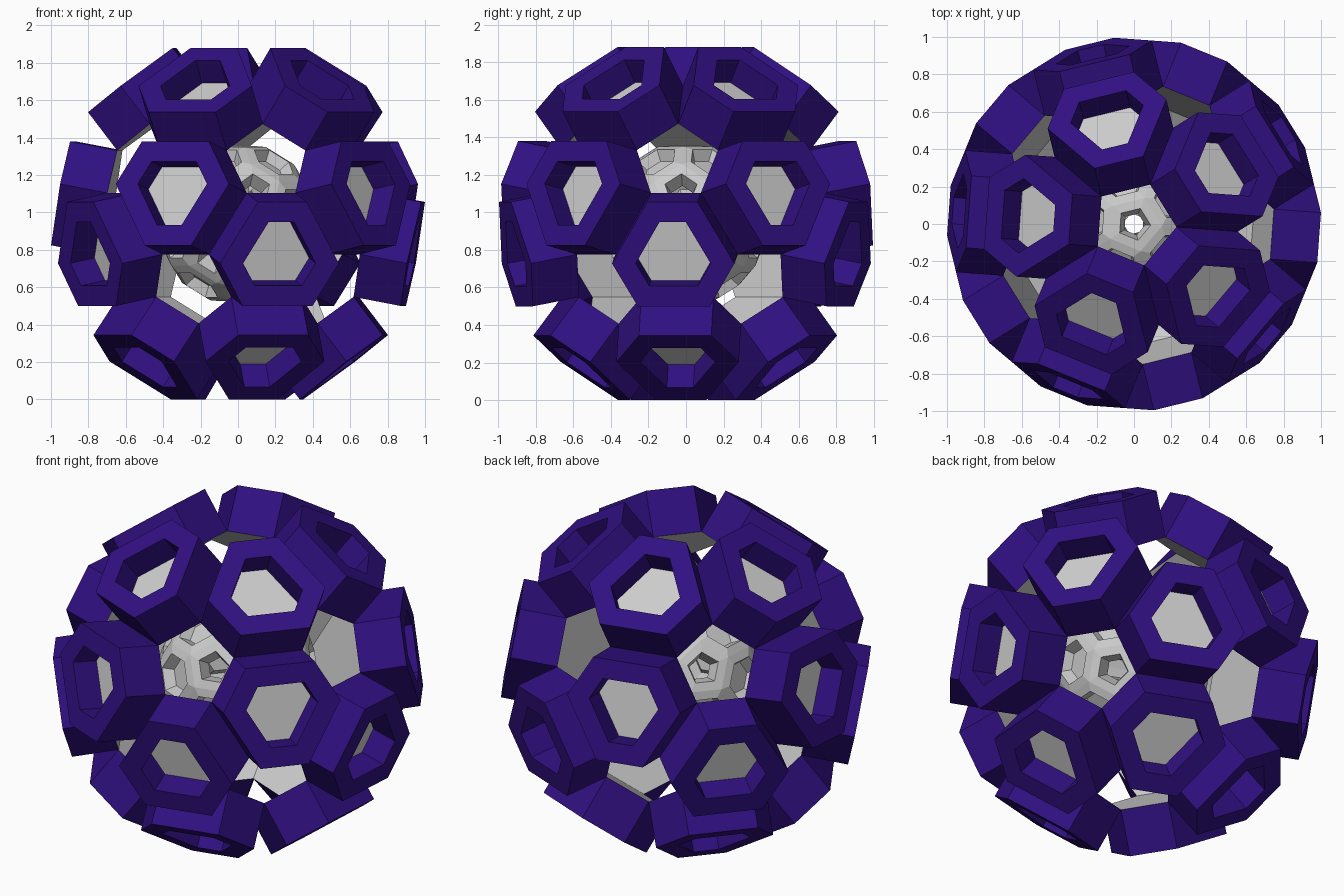
import bpy, bmesh, math
from mathutils import Vector, Matrix

if "Cube" in bpy.data.objects:
    bpy.data.objects.remove(bpy.data.objects["Cube"])

CZ = 0.94                      # height of the centre
D_BASE, D_FLOOR, D_OUT = 0.696, 0.80, 0.953   # distances along each hexagon normal
P, H, RIM = 0.30, 0.266, 0.11  # edge distances (pentagon side, hexagon side), rim width


def material(name, col):
    m = bpy.data.materials.new(name)
    m.diffuse_color = (*col, 1)
    m.use_nodes = True
    m.node_tree.nodes["Principled BSDF"].inputs["Base Color"].default_value = m.diffuse_color
    return m


def finish(name, bm, mat=None):
    bmesh.ops.remove_doubles(bm, verts=bm.verts, dist=1e-4)
    bmesh.ops.translate(bm, verts=bm.verts, vec=(0, 0, CZ))
    me = bpy.data.meshes.new(name)
    bm.to_mesh(me)
    bm.free()
    ob = bpy.data.objects.new(name, me)
    bpy.context.collection.objects.link(ob)
    if mat:
        me.materials.append(mat)
    return ob


def face(bm, pts):
    return bm.faces.new([bm.verts.new(p) for p in pts])


def strip(bm, a, b):
    """Quads joining two rings of equal count."""
    n = len(a)
    for i in range(n):
        j = (i + 1) % n
        face(bm, (a[i], a[j], b[j], b[i]))


def hexagon(n, u, dist, p, h):
    """Hexagon with alternating edge distances p (towards u) and h."""
    w = n.cross(u)
    pts = []
    for k in range(6):
        a = math.radians(60 * k)
        p0, p1 = (p, h) if k % 2 == 0 else (h, p)
        e = u * math.cos(a) + w * math.sin(a)
        f = w * math.cos(a) - u * math.sin(a)
        pts.append(n * dist + e * p0 + f * (p1 - p0 * 0.5) / math.sin(math.pi / 3))
    return pts


def pentagon(v, u, dist, r):
    return [v * dist + Matrix.Rotation(math.radians(72 * k), 3, v) @ u * r for k in range(5)]


# Directions from an icosahedron, turned slightly about z
ico = bmesh.new()
bmesh.ops.create_icosphere(ico, subdivisions=1, radius=1)
ico.normal_update()
top = max(ico.faces, key=lambda f: f.normal.z).normal
turn = math.radians(180 - 4.2) - math.atan2(top.y, top.x)
bmesh.ops.rotate(ico, verts=ico.verts, matrix=Matrix.Rotation(turn, 3, 'Z'))
hexes, pents = [], []
for f in ico.faces:
    c = f.calc_center_median()
    hexes.append((c.normalized(), (f.verts[0].co - c).normalized()))
for v in ico.verts:
    n = v.co.normalized()
    o = v.link_edges[0].other_vert(v).co
    pents.append((n, (o - n * o.dot(n)).normalized()))
ico.free()

# Outer shell: twenty hollow hexagonal prisms, each with a grey plate
frames, plates = bmesh.new(), bmesh.new()
for n, u in hexes:
    base = hexagon(n, u, D_BASE, P, H)
    rings = [base, hexagon(n, u, D_OUT, P, H),
             hexagon(n, u, D_OUT, P - RIM, H - RIM),
             hexagon(n, u, D_FLOOR, P - RIM, H - RIM)]
    for a, b in zip(rings, rings[1:]):
        strip(frames, a, b)
    face(plates, rings[3])
    face(plates, base[::-1])
finish("hexagon_frames", frames, material("purple", (0.03, 0.005, 0.22)))
finish("hexagon_plates", plates)

# Inner ball: faceted, with recessed hexagons and pentagonal holes
A = 0.176
ball = bmesh.new()
for n, u in hexes:
    d, r = 2.267 * A, 0.866 * A
    rings = [hexagon(n, u, d, r, r), hexagon(n, u, d + 0.015, r * 0.7, r * 0.7),
             hexagon(n, u, d - 0.04, r * 0.5, r * 0.5)]
    for a, b in zip(rings, rings[1:]):
        strip(ball, a, b)
    face(ball, rings[-1])
for v, u in pents:
    rings = [pentagon(v, u, 2.327 * A, 0.8507 * A), pentagon(v, u, 0.415, 0.09),
             pentagon(v, u, 0.33, 0.06)]
    for a, b in zip(rings, rings[1:]):
        strip(ball, a, b)
finish("inner_ball", ball, material("white", (0.92, 0.92, 0.95)))
